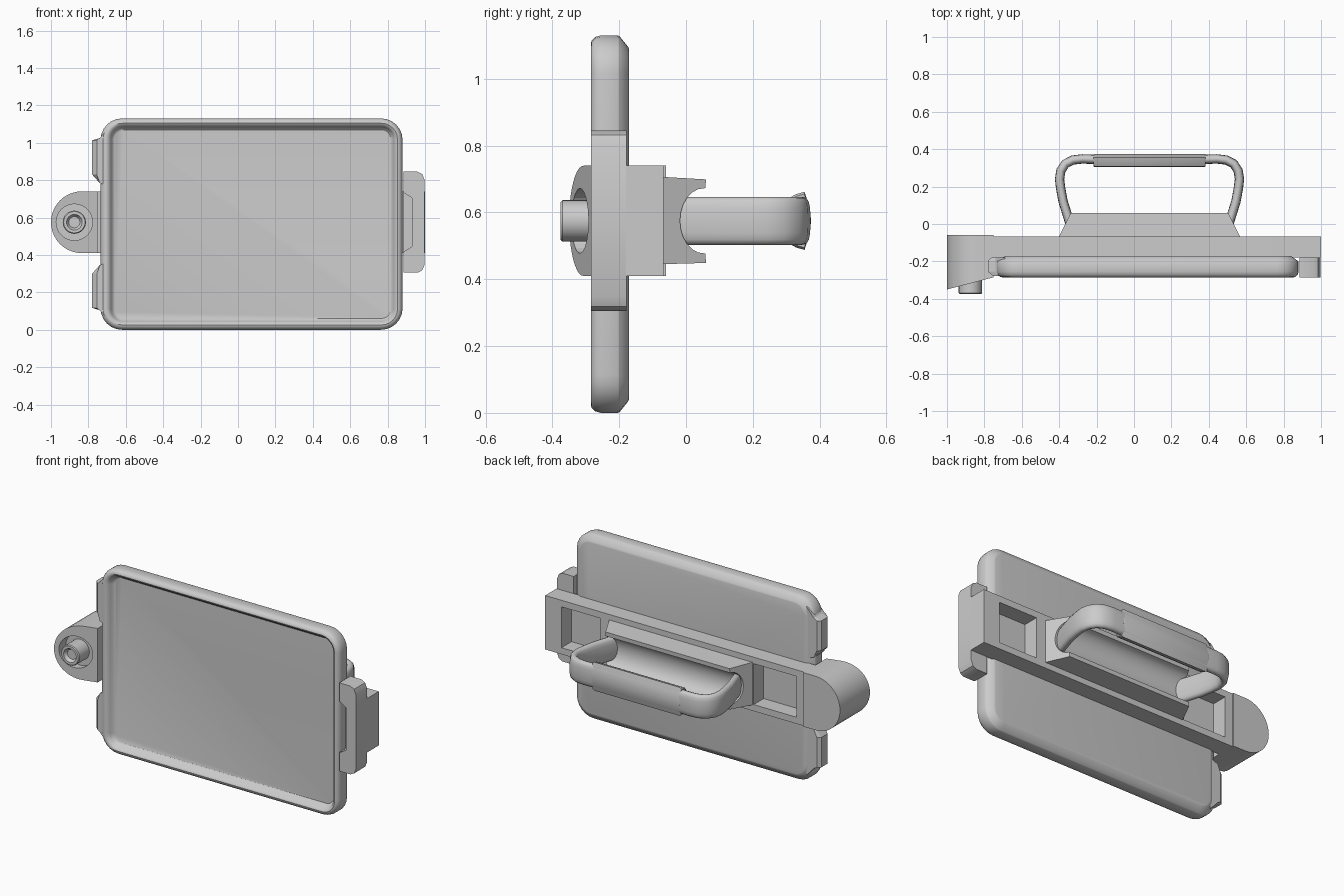
import bpy, bmesh, math
from mathutils import Vector

if "Cube" in bpy.data.objects:
    bpy.data.objects.remove(bpy.data.objects["Cube"])

ZC = 0.575   # height of the mounting bar axis
XC = 0.083   # centre of the carry handle


def loft(name, rings, smooth=35):
    """Skin closed rings of equal length and cap both ends."""
    bm = bmesh.new()
    vs = [[bm.verts.new(p) for p in r] for r in rings]
    n = len(vs[0])
    for a, b in zip(vs, vs[1:]):
        for i in range(n):
            bm.faces.new((a[i], a[(i + 1) % n], b[(i + 1) % n], b[i]))
    bm.faces.new(vs[0])
    bm.faces.new(vs[-1])
    bmesh.ops.recalc_face_normals(bm, faces=bm.faces)
    me = bpy.data.meshes.new(name)
    bm.to_mesh(me)
    bm.free()
    ob = bpy.data.objects.new(name, me)
    bpy.context.collection.objects.link(ob)
    bpy.ops.object.select_all(action='DESELECT')
    bpy.context.view_layer.objects.active = ob
    ob.select_set(True)
    if smooth:
        bpy.ops.object.shade_smooth_by_angle(angle=math.radians(smooth))
    return ob


def prism(name, prof, y0, y1, smooth=35):
    """Extrude an (x, z) outline along y; y0 may depend on x."""
    f = y0 if callable(y0) else (lambda x: y0)
    return loft(name, [[(x, f(x), z) for x, z in prof], [(x, y1, z) for x, z in prof]], smooth)


def box(x0, x1, z0, z1):
    return [(x0, z0), (x1, z0), (x1, z1), (x0, z1)]


def circle(cx, cz, r, n=32):
    return [(cx + r * math.cos(2 * math.pi * i / n), cz + r * math.sin(2 * math.pi * i / n)) for i in range(n)]


def rounded(x0, x1, z0, z1, r, n=6):
    out = []
    for k, (cx, cz) in enumerate([(x1 - r, z1 - r), (x0 + r, z1 - r), (x0 + r, z0 + r), (x1 - r, z0 + r)]):
        for i in range(n + 1):
            a = math.pi / 2 * (k + i / n)
            out.append((cx + r * math.cos(a), cz + r * math.sin(a)))
    return out


def cut(ob, cutter):
    cutter.hide_render = True
    m = ob.modifiers.new("cut", 'BOOLEAN')
    m.operation, m.solver, m.object = 'DIFFERENCE', 'EXACT', cutter
    bpy.ops.object.select_all(action='DESELECT')
    bpy.context.view_layer.objects.active = ob
    ob.select_set(True)
    # the cut must come before the smoothing modifier, if there is one
    bpy.ops.object.modifier_move_to_index(modifier="cut", index=0)
    bpy.ops.object.modifier_apply(modifier="cut")
    bpy.data.objects.remove(cutter)


# Tray-like panel: back chamfer, side wall, rolled rim, recessed face
steps = [(.055, -.170), (.045, -.172), (.004, -.198), (0, -.204), (0, -.255), (.006, -.272), (.02, -.283),
         (.032, -.285), (.045, -.280), (.056, -.266), (.064, -.250), (.076, -.243)]
loft("panel", [[(x, y, z) for x, z in rounded(-.735 + d, .88 - d * .85, d * .8, 1.13 - d * .8,
                                             max(.115 - d * .9, .03))] for d, y in steps])

# Two side bumps on the left edge, mirrored about mid height
for name, s in (("upper_side_bump", 1), ("lower_side_bump", -1)):
    def bump(d, y):
        pts = [(-.69, .20), (-.74, .22), (-.78 + d, .265), (-.78 + d, .448), (-.74, .46), (-.69, .515)]
        return [(x, y, .565 + s * z) for x, z in pts]
    loft(name, [bump(.02, -.178), bump(0, -.195), bump(0, -.255), bump(.025, -.278)], 0)

# Mounting bar with round left end and two window openings
R = .165
arc = [(-.835 + R * math.cos(a), ZC + R * math.sin(a))
       for a in (math.pi / 2 + math.pi * i / 20 for i in range(21))]
bar = prism("mounting_bar", arc + [(1, ZC - R), (1, ZC + R)], -.18, -.068)
for x0, x1 in ((.63, .89), (-.70, -.41)):
    cut(bar, prism("window_cutter", box(x0, x1, .45, .70), -.165, 0, 0))

# Round boss on the left with sloping front and a knob in a recess
boss = prism("end_boss", arc + [(-.75, ZC - R), (-.75, ZC + R)],
             lambda x: -.35 + (x + 1) * .26, -.06)
cut(boss, prism("recess_cutter", circle(-.875, ZC, .097), -.5, -.275, 0))
knob = [(.062, -.25), (.062, -.370), (.057, -.375), (.042, -.375), (.034, -.360), (.03, -.355)]
loft("knob", [[(x, y, z) for x, z in circle(-.875, ZC, r)] for r, y in knob])

# Right end clip with notch facing the panel
clip = prism("end_clip", [(.885, .305), (.96, .305), (.985, .318), (.998, .35), (.998, .80), (.985, .832),
                          (.96, .845), (.885, .845)], -.285, -.178)
cut(clip, prism("notch_cutter", [(.86, .42), (.89, .42), (.93, .445), (.93, .705), (.89, .73), (.86, .73)],
                -.4, -.225, 0))

# Handle base: block with a trough along x and sloping ends
trough = [(.055 - .073 * math.cos(a), ZC + .098 * math.sin(a))
          for a in (-math.pi / 2 + math.pi * i / 12 for i in range(13))]
section = [(-.08, ZC + .132), (-.08, ZC - .13), (.06, ZC - .126), (.058, ZC - .098)] + trough[1:-1] \
    + [(.058, ZC + .098), (.06, ZC + .124)]
loft("handle_base", [[(XC + s * (.485 - (y + .07) * .5), y, z) for y, z in section] for s in (-1, 1)])

# Flat bent handle strap, half path mirrored
half = [(.415, -.03), (.44, .05), (.462, .12), (.475, .19), (.481, .24), (.474, .285), (.45, .322),
        (.41, .342), (.36, .348), (.28, .345)]
path = [Vector((XC + u, y, 0)) for u, y in half] + [Vector((XC - u, y, 0)) for u, y in reversed(half)]
rings = []
for i, p in enumerate(path):
    t = (path[min(i + 1, len(path) - 1)] - path[max(i - 1, 0)]).normalized()
    nrm = Vector((t.y, -t.x, 0))
    ring = []
    for k in range(16):
        c, s = math.cos(math.pi * k / 8), math.sin(math.pi * k / 8)
        a = math.copysign(abs(c) ** .7, c) * .025
        b = math.copysign(abs(s) ** .7, s) * .072
        ring.append(p + nrm * a + Vector((0, 0, ZC + b)))
    rings.append(ring)
loft("handle_strap", rings, 50)

# Thicker grip sleeve with a ridged outer face
grip = [(.308, -.068), (.330, -.080), (.355, -.087), (.368, -.045), (.375, 0), (.368, .045), (.355, .087),
        (.330, .080), (.308, .068), (.304, 0)]
loft("handle_grip", [[(XC + u, .343 + (y - .343) * k, ZC + z * k) for y, z in grip]
                     for u, k in ((-.30, .92), (-.29, 1), (.29, 1), (.30, .92))])
